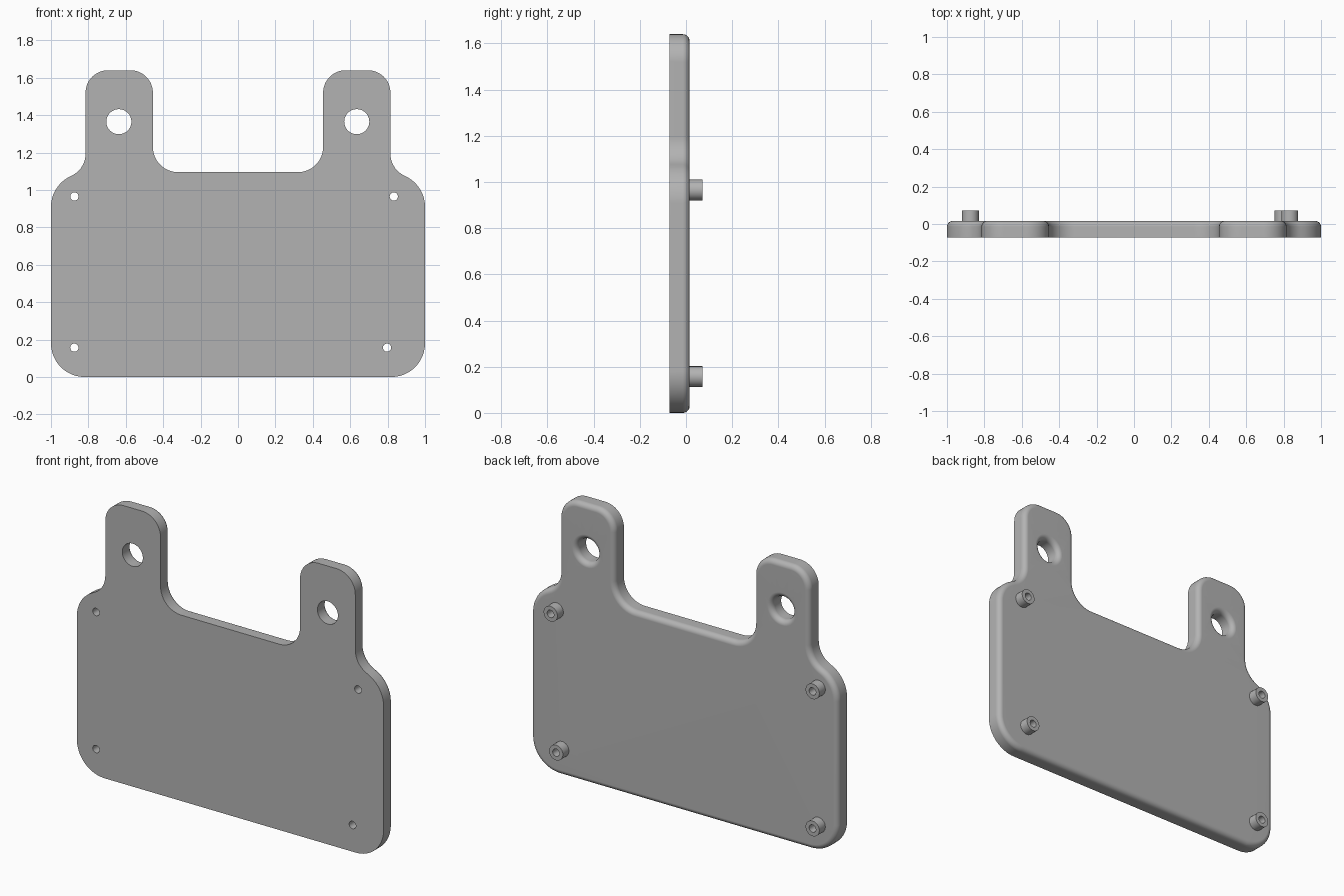
import bpy, bmesh, math

if "Cube" in bpy.data.objects:
    bpy.data.objects.remove(bpy.data.objects["Cube"], do_unlink=True)

FRONT, BACK, BOSS_END = -0.072, 0.016, 0.072
FILLET = 0.03
BOSS_R, SCREW_R, MOUNT_R = 0.045, 0.022, 0.067
MOUNTS = [(-0.637, 1.365), (0.635, 1.365)]
SCREWS = [(-0.875, 0.965), (0.833, 0.965), (-0.875, 0.157), (0.797, 0.157)]

grey = bpy.data.materials.new("matte grey")
grey.use_nodes = True
colour = (0.45, 0.45, 0.45, 1)
grey.diffuse_color = colour
grey.node_tree.nodes["Principled BSDF"].inputs["Base Color"].default_value = colour


def arc(cx, cz, r, start, end, steps):
    angles = [math.radians(start + (end - start) * i / steps) for i in range(steps + 1)]
    return [(cx + r * math.cos(a), cz + r * math.sin(a)) for a in angles]


def outline(d):
    """Plate outline moved inward by d, traced up the left half and mirrored."""
    corner, tab, neck = 0.18, 0.12, 0.13
    neck_x = 0.815 + neck
    rise = math.sqrt((corner + neck) ** 2 - (neck_x - 0.82) ** 2)
    turn = math.degrees(math.atan2(rise, neck_x - 0.82))
    half = (arc(0.82, 0.18, corner - d, -90, 0, 12)
            + arc(0.82, 0.91, corner - d, 0, turn, 9)
            + arc(neck_x, 0.91 + rise, neck + d, turn + 180, 180, 9)
            + arc(0.695, 1.52, tab - d, 0, 90, 12)
            + arc(0.575, 1.52, tab - d, 90, 180, 12)
            + arc(0.32, 1.23, 0.135 + d, 0, -90, 12))
    return half + [(-x, z) for x, z in reversed(half)]


def circle(centre, r, steps=40):
    return arc(*centre, r, 0, 360, steps)[:-1]


def skin(bm, layers, closed=False):
    """Join a series of (points, y) loops with quads."""
    loops = [[bm.verts.new((x, y, z)) for x, z in pts] for pts, y in layers]
    pairs = list(zip(loops, loops[1:]))
    if closed:
        pairs.append((loops[-1], loops[0]))
    for a, b in pairs:
        for i in range(len(a)):
            j = (i + 1) % len(a)
            bm.faces.new((a[i], a[j], b[j], b[i]))


def finish(bm, name):
    bmesh.ops.recalc_face_normals(bm, faces=bm.faces)
    mesh = bpy.data.meshes.new(name)
    bm.to_mesh(mesh)
    bm.free()
    mesh.materials.append(grey)
    obj = bpy.data.objects.new(name, mesh)
    bpy.context.collection.objects.link(obj)
    bpy.ops.object.select_all(action="DESELECT")
    obj.select_set(True)
    bpy.context.view_layer.objects.active = obj
    bpy.ops.object.shade_smooth_by_angle(angle=math.radians(30))
    weighted = obj.modifiers.new("flat caps", "WEIGHTED_NORMAL")
    weighted.keep_sharp = True


# Section through a wall: straight from the front, rounded over at the back
section = [(0, FRONT)]
for k in range(7):
    a = math.radians(15 * k)
    section.append((FILLET * (1 - math.cos(a)), BACK - FILLET * (1 - math.sin(a))))

# Plate: rounded outer rim, rounded mounting holes, plain screw holes
bm = bmesh.new()
skin(bm, [(outline(d), y) for d, y in section])
for centre in MOUNTS:
    skin(bm, [(circle(centre, MOUNT_R + d), y) for d, y in section])
for centre in SCREWS:
    skin(bm, [(circle(centre, SCREW_R, 24), y) for y in (FRONT, BACK)])
bmesh.ops.remove_doubles(bm, verts=bm.verts, dist=0.00001)

# Flat front and back faces
for y, direction in ((FRONT, -1), (BACK, 1)):
    rim = [e for e in bm.edges if e.is_boundary
           and all(abs(v.co.y - y) < 0.0001 for v in e.verts)]
    bmesh.ops.triangle_fill(bm, edges=rim, use_beauty=True, normal=(0, direction, 0))
finish(bm, "plate")

# Hollow standoffs on the back
for n, centre in enumerate(SCREWS, 1):
    bm = bmesh.new()
    inner, outer = circle(centre, SCREW_R, 24), circle(centre, BOSS_R, 24)
    skin(bm, [(inner, BACK), (inner, BOSS_END), (outer, BOSS_END), (outer, BACK)], closed=True)
    finish(bm, f"standoff_{n}")
